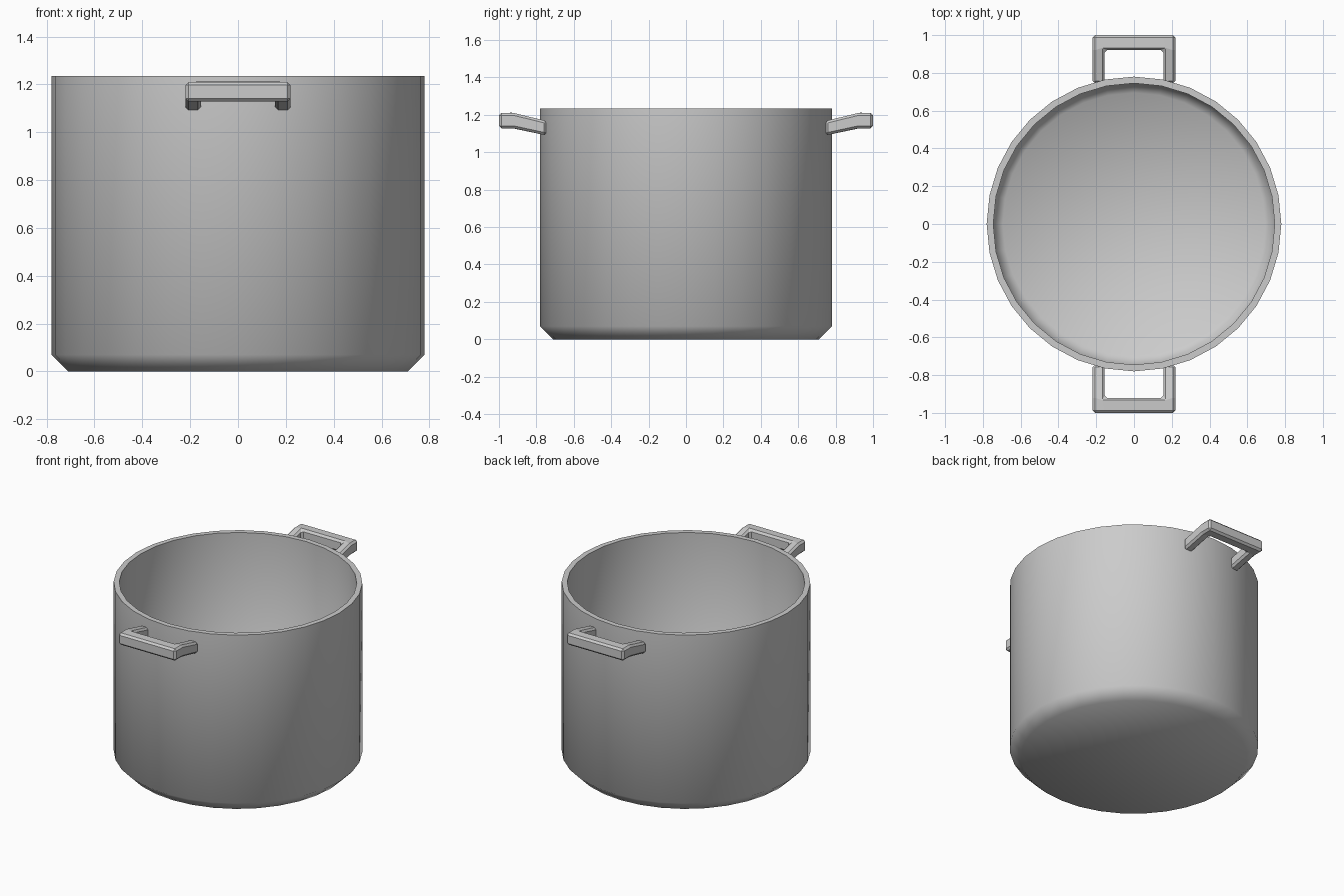
import bpy, bmesh, math

if "Cube" in bpy.data.objects:
    bpy.data.objects.remove(bpy.data.objects["Cube"])


def make_object(name, bm):
    bmesh.ops.recalc_face_normals(bm, faces=bm.faces[:])
    mesh = bpy.data.meshes.new(name)
    bm.to_mesh(mesh)
    bm.free()
    obj = bpy.data.objects.new(name, mesh)
    bpy.context.collection.objects.link(obj)
    return obj


# Pot body: 32-sided lathe of outer wall, rim and inner wall, with both floors capped
SIDES = 32
profile = [(0.71, 0.0), (0.78, 0.07), (0.78, 1.235),
           (0.745, 1.235), (0.745, 0.085), (0.695, 0.035)]
bm = bmesh.new()
rings = [[bm.verts.new((r * math.cos(2 * math.pi * i / SIDES),
                        r * math.sin(2 * math.pi * i / SIDES), z))
          for i in range(SIDES)] for r, z in profile]
for a, b in zip(rings, rings[1:]):
    for i in range(SIDES):
        j = (i + 1) % SIDES
        bm.faces.new((a[i], a[j], b[j], b[i]))
bm.faces.new(rings[0])
bm.faces.new(rings[-1])
pot = make_object("pot_body", bm)
bpy.context.view_layer.objects.active = pot
pot.select_set(True)
bpy.ops.object.shade_smooth_by_angle(angle=math.radians(60))
pot.select_set(False)


# Handle: U-shaped plan whose arms slope down into the wall, with bevelled edges
def make_handle(name, side):
    xs = [-0.22, -0.155, 0.155, 0.22]
    stations = [(0.745, 1.09, 1.167), (0.92, 1.128, 1.21), (1.0, 1.128, 1.21)]
    bm = bmesh.new()
    grids = [[[bm.verts.new((x, side * s[0], s[level])) for x in xs]
              for s in stations] for level in (1, 2)]
    for g in grids:
        for row in range(2):
            for col in range(3):
                if (row, col) != (0, 1):        # open grip space
                    bm.faces.new((g[row][col], g[row][col + 1],
                                  g[row + 1][col + 1], g[row + 1][col]))
    # side walls around the U outline
    outline = [(0, 0), (0, 1), (1, 1), (1, 2), (0, 2), (0, 3),
               (1, 3), (2, 3), (2, 2), (2, 1), (2, 0), (1, 0)]
    low, high = grids
    for (r, c), (r2, c2) in zip(outline, outline[1:] + outline[:1]):
        bm.faces.new((low[r][c], low[r2][c2], high[r2][c2], high[r][c]))
    obj = make_object(name, bm)
    bevel = obj.modifiers.new("edge_bevel", 'BEVEL')
    bevel.width = 0.013
    bevel.segments = 1
    bevel.limit_method = 'ANGLE'
    bevel.angle_limit = math.radians(30)


make_handle("front_handle", -1)
make_handle("back_handle", 1)
